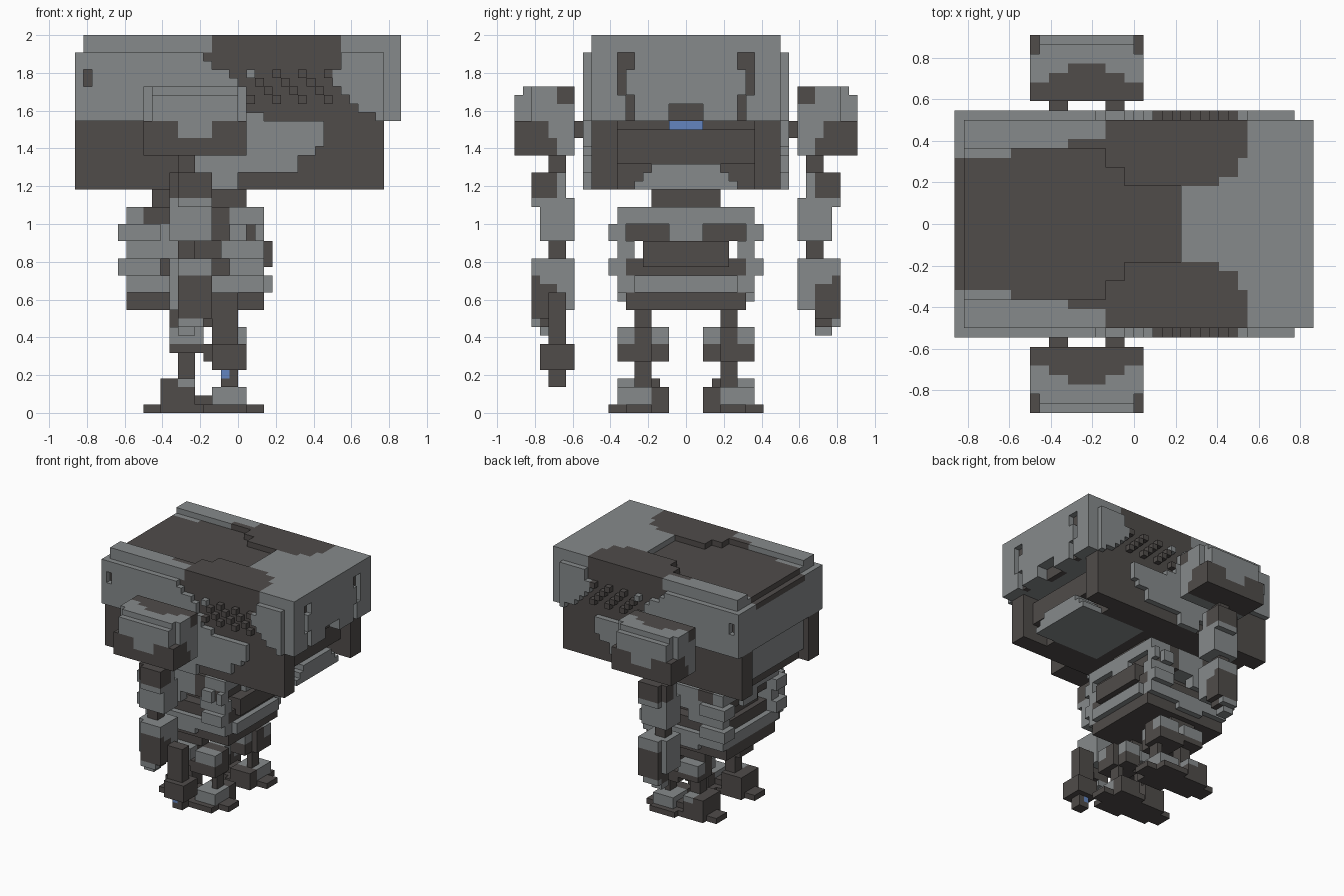
import bpy
import bmesh

cube = bpy.data.objects.get("Cube")
if cube:
    bpy.data.objects.remove(cube, do_unlink=True)

UNIT = 1 / 22  # edge length of one block
GREY, DARK, BLUE = range(3)
PALETTE = [
    ("steel_grey", (0.24, 0.255, 0.26, 1)),
    ("dark_brown_grey", (0.08, 0.072, 0.068, 1)),
    ("visor_blue", (0.125, 0.235, 0.53, 1)),
]
materials = []
for label, colour in PALETTE:
    mat = bpy.data.materials.new(label)
    mat.use_nodes = True
    mat.diffuse_color = colour
    shader = mat.node_tree.nodes["Principled BSDF"]
    shader.inputs["Base Color"].default_value = colour
    shader.inputs["Roughness"].default_value = 0.8
    materials.append(mat)


class Part:
    """Blocks on a grid; every fill is mirrored across y unless told otherwise."""

    def __init__(self, name, mirror=True):
        self.name, self.mirror, self.cells = name, mirror, {}

    def fill(self, colour, x, y, z):
        for i in range(*x):
            for j in range(*y):
                for k in range(*z):
                    for side in ((j, -1 - j) if self.mirror else (j,)):
                        self.cells[i, side, k] = colour

    def carve(self, x, y, z):
        self.fill(None, x, y, z)
        self.cells = {key: c for key, c in self.cells.items() if c is not None}

    def paint(self, colour, x, y, z):
        for (i, j, k) in self.cells:
            depth = max(j, -1 - j)
            if x[0] <= i < x[1] and y[0] <= depth < y[1] and z[0] <= k < z[1]:
                self.cells[i, j, k] = colour

    def build(self):
        bm = bmesh.new()
        verts = {}
        for cell, colour in self.cells.items():
            for axis in range(3):
                for sign in (0, 1):
                    near = list(cell)
                    near[axis] += 2 * sign - 1
                    if tuple(near) in self.cells:
                        continue
                    ring = []
                    for b, c in ((0, 0), (1, 0), (1, 1), (0, 1)):
                        p = list(cell)
                        p[axis] += sign
                        p[(axis + 1) % 3] += b
                        p[(axis + 2) % 3] += c
                        p = tuple(p)
                        if p not in verts:
                            verts[p] = bm.verts.new([v * UNIT for v in p])
                        ring.append(verts[p])
                    face = bm.faces.new(ring if sign else ring[::-1])
                    face.material_index = colour
        mesh = bpy.data.meshes.new(self.name)
        bm.to_mesh(mesh)
        bm.free()
        for mat in materials:
            mesh.materials.append(mat)
        bpy.context.collection.objects.link(bpy.data.objects.new(self.name, mesh))


# Head: upper shell and side plates
head = Part("head")
head.fill(GREY, (-18, 17), (0, 11), (34, 43))
head.fill(GREY, (-18, -3), (8, 11), (43, 44))
head.fill(GREY, (5, 19), (0, 11), (43, 44))
head.fill(GREY, (-19, 17), (11, 12), (34, 42))
head.fill(GREY, (-19, -18), (0, 11), (34, 42))
head.paint(DARK, (-19, -18), (0, 7), (41, 42))
head.carve((-18, -17), (11, 12), (38, 40))
head.paint(DARK, (-18, -17), (10, 11), (38, 40))

# Crown plate, wider toward the middle
for start, end, half in ((-18, -13, 7), (-13, -7, 8), (-7, -3, 9), (-3, -1, 7), (-1, 0, 6), (0, 5, 4)):
    head.paint(DARK, (start, end), (0, half), (42, 44))

# Raised brow pads on both sides of the crown
head.fill(DARK, (-3, 9), (6, 11), (42, 44))
head.fill(DARK, (-1, 9), (4, 6), (42, 44))
head.fill(DARK, (9, 11), (5, 11), (42, 44))
head.fill(DARK, (11, 12), (7, 11), (42, 44))

# Slanted side panels, sunk into the plates, with a diagonal grid of studs
lefts = (3, 1, 1, 0, 0, -1, -3, -4)
rights = (16, 14, 13, 12, 11, 11, 12, 12)
for z, left, right in zip(range(34, 42), lefts, rights):
    head.carve((left, right), (11, 12), (z, z + 1))
    head.paint(DARK, (left, right), (10, 11), (z, z + 1))
    if 36 <= z < 40:
        for x in range(1, 11):
            if (x + z) % 3 == 1:
                head.fill(DARK, (x, x + 1), (11, 12), (z, z + 1))
head.paint(GREY, (1, 2), (11, 12), (39, 40))

# Face mask with eye slots and a mouth notch
head.fill(GREY, (17, 19), (0, 11), (34, 44))
for y, low, high in ((6, 40, 42), (7, 37, 42), (6, 34, 37)):
    head.carve((18, 19), (y, y + 1), (low, high))
    head.paint(DARK, (17, 18), (y, y + 1), (low, high))
head.carve((17, 19), (0, 2), (34, 36))
head.paint(DARK, (16, 17), (0, 2), (34, 36))
head.build()

# Jaw: dark core, corner posts, grey chin and raised cheeks
jaw = Part("jaw")
jaw.fill(DARK, (-17, 12), (0, 11), (26, 34))
jaw.fill(GREY, (-18, -17), (0, 8), (28, 34))
jaw.fill(DARK, (-19, -11), (8, 11), (26, 34))
jaw.fill(DARK, (10, 17), (8, 11), (26, 34))
jaw.fill(GREY, (-6, 7), (11, 12), (28, 34))
jaw.fill(GREY, (7, 9), (11, 12), (30, 34))
jaw.fill(GREY, (9, 10), (11, 12), (31, 34))
jaw.fill(GREY, (-4, 0), (11, 12), (26, 28))
jaw.fill(DARK, (12, 15), (0, 8), (29, 33))
for step in range(3):
    jaw.fill(GREY, (3, 16), (0, 6 - step), (26 + step, 27 + step))
jaw.fill(BLUE, (12, 13), (0, 2), (33, 34))
jaw.build()

# Neck and torso
neck = Part("neck")
neck.fill(DARK, (-10, 1), (0, 4), (24, 26))
neck.build()

torso = Part("torso")
torso.fill(GREY, (-13, 3), (0, 8), (20, 24))
torso.paint(DARK, (-11, -8), (7, 8), (22, 24))
torso.paint(DARK, (-3, -1), (7, 8), (20, 24))
torso.paint(DARK, (1, 2), (7, 8), (20, 22))
torso.carve((2, 3), (2, 7), (20, 22))
torso.paint(DARK, (1, 2), (2, 7), (20, 22))
torso.carve((-13, -12), (2, 7), (20, 22))
torso.paint(DARK, (-12, -11), (2, 7), (20, 22))
torso.fill(DARK, (-11, 3), (0, 5), (16, 20))
torso.fill(GREY, (-13, -6), (6, 8), (18, 20))
torso.fill(GREY, (-2, 3), (6, 8), (18, 20))
torso.fill(GREY, (-13, 3), (0, 8), (14, 16))
torso.fill(DARK, (-12, 3), (0, 7), (16, 18))
torso.fill(DARK, (-13, 3), (0, 7), (12, 14))
torso.fill(GREY, (-8, -3), (7, 8), (13, 14))
for low in (16, 20):
    torso.fill(GREY, (-14, -9), (6, 9), (low, low + 2))
    torso.fill(GREY, (-1, 1), (7, 9), (low, low + 2))
torso.fill(GREY, (1, 3), (7, 9), (16, 18))
torso.fill(GREY, (2, 3), (7, 9), (20, 22))
torso.fill(DARK, (3, 4), (0, 5), (17, 20))
torso.fill(GREY, (3, 4), (0, 6), (14, 16))
torso.build()

# Legs: hip, knee, ankle, heel, toes and sole
legs = Part("legs")
legs.fill(DARK, (-8, -3), (4, 6), (10, 12))
legs.fill(DARK, (-8, 1), (4, 8), (7, 8))
legs.fill(DARK, (-4, 1), (4, 8), (6, 7))
legs.fill(GREY, (-8, -4), (3, 8), (8, 10))
legs.paint(DARK, (-8, -4), (4, 6), (8, 10))
legs.fill(GREY, (-3, 1), (6, 8), (8, 10))
legs.fill(DARK, (-3, 1), (4, 6), (8, 10))
legs.fill(GREY, (-3, 0), (2, 4), (8, 10))
legs.fill(DARK, (-3, 0), (2, 4), (6, 8))
legs.fill(DARK, (-7, -5), (4, 6), (4, 7))
legs.fill(DARK, (-1, 0), (4, 6), (2, 6))
legs.fill(DARK, (-9, -5), (3, 8), (1, 4))
legs.paint(GREY, (-7, -5), (6, 8), (3, 4))
legs.fill(DARK, (-5, -3), (4, 7), (1, 2))
legs.fill(GREY, (-3, 1), (4, 8), (1, 3))
legs.fill(DARK, (-3, 1), (2, 4), (1, 3))
legs.fill(DARK, (-9, 1), (3, 8), (0, 1))
legs.fill(DARK, (-11, -7), (4, 7), (0, 1))
legs.fill(DARK, (1, 3), (4, 7), (0, 1))
legs.fill(DARK, (-4, 1), (2, 9), (0, 1))
legs.build()

# Shoulder guards with clipped outer corners
shoulders = Part("shoulders")
shoulders.fill(GREY, (-11, 1), (13, 20), (34, 38))
shoulders.fill(DARK, (-11, 1), (15, 20), (30, 34))
shoulders.fill(GREY, (-11, 1), (13, 16), (32, 34))
shoulders.fill(GREY, (-11, 1), (13, 15), (30, 32))
shoulders.paint(GREY, (-7, -3), (18, 20), (32, 34))
shoulders.carve((-10, 0), (19, 20), (37, 38))
for edge in (-11, 0):
    shoulders.carve((edge, edge + 1), (18, 20), (34, 38))
for reach, start, end in ((15, -11, 1), (16, -9, -1), (17, -7, -3)):
    shoulders.paint(DARK, (start, end), (13, reach), (36, 38))
for x in (-9, -3):
    shoulders.fill(DARK, (x, x + 2), (12, 13), (32, 34))
shoulders.build()

# Arms: joints, elbow, forearm and gauntlet
arms = Part("arms")
arms.fill(DARK, (-7, -5), (14, 16), (28, 30))
arms.fill(GREY, (-8, -3), (13, 17), (20, 25))
arms.fill(GREY, (-8, -3), (14, 18), (24, 28))
arms.paint(DARK, (-8, -3), (15, 18), (25, 28))
arms.carve((-8, -7), (17, 18), (24, 28))
arms.fill(DARK, (-7, -5), (14, 16), (18, 20))
arms.fill(GREY, (-8, -3), (13, 18), (12, 18))
arms.carve((-8, -7), (17, 18), (12, 18))
arms.fill(DARK, (-7, -3), (15, 18), (11, 15))
arms.paint(DARK, (-7, -3), (17, 18), (15, 16))
arms.fill(GREY, (-7, -4), (17, 18), (10, 11))
arms.fill(GREY, (-7, -5), (15, 17), (9, 10))
arms.fill(DARK, (-7, -4), (15, 17), (10, 11))
arms.build()

# Hand tool carried on one side only
tool = Part("hand_tool", mirror=False)
tool.fill(DARK, (-3, 0), (-16, -14), (6, 14))
tool.fill(DARK, (-3, 1), (-17, -13), (5, 8))
tool.fill(DARK, (-2, 0), (-16, -14), (3, 5))
tool.fill(BLUE, (-2, -1), (-16, -14), (4, 5))
tool.build()
